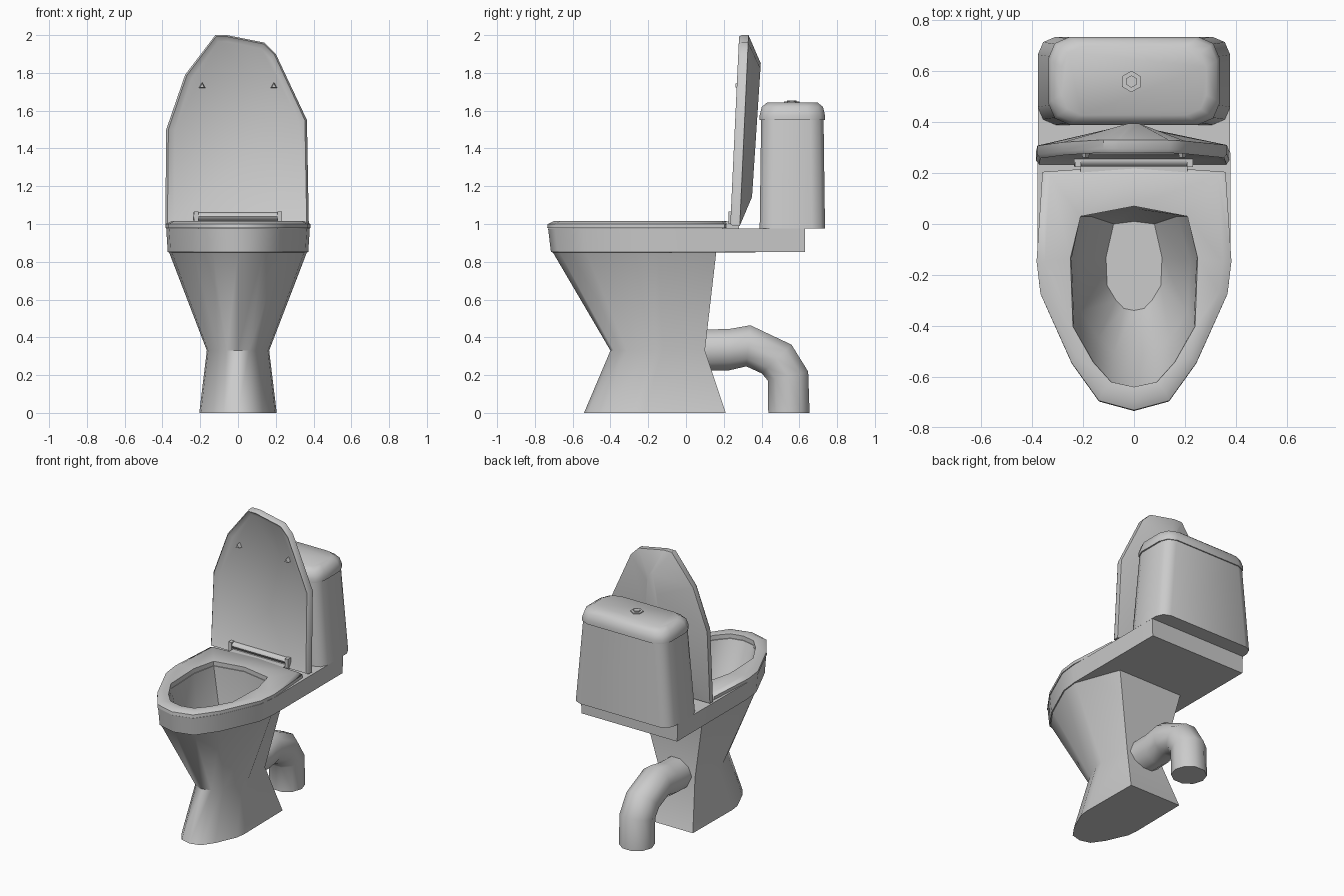
import bpy, bmesh, math

if "Cube" in bpy.data.objects:
    bpy.data.objects.remove(bpy.data.objects["Cube"])


def loft(name, rings, cap=True, closed=False, angle=50):
    """Skin a list of equal-length point rings into one object."""
    bm = bmesh.new()
    vs = [[bm.verts.new(p) for p in r] for r in rings]
    n = len(vs[0])
    pairs = list(zip(vs, vs[1:])) + ([(vs[-1], vs[0])] if closed else [])
    for a, b in pairs:
        for i in range(n):
            j = (i + 1) % n
            bm.faces.new((a[i], a[j], b[j], b[i]))
    if cap and not closed:
        bm.faces.new(vs[0][::-1])
        bm.faces.new(vs[-1])
    bmesh.ops.recalc_face_normals(bm, faces=bm.faces)
    me = bpy.data.meshes.new(name)
    bm.to_mesh(me)
    bm.free()
    ob = bpy.data.objects.new(name, me)
    bpy.context.collection.objects.link(ob)
    bpy.context.view_layer.objects.active = ob
    bpy.ops.object.select_all(action='DESELECT')
    ob.select_set(True)
    bpy.ops.object.shade_smooth_by_angle(angle=math.radians(angle))
    return ob


def egg(z, w, y0, ym, y1, bw, k=1.0, bulge=0.0):
    """Pointed front, straight back, mirrored in x."""
    d = ym - y0
    half = [(.36 * w, y0 + .07 * k * d), (.64 * w, y0 + .35 * k * d),
            (.96 * w, y0 + .86 * k * d), (w, ym + .1 * d), (bw, y1)]
    pts = [(0, y0)] + half + [(0, y1 + bulge)] + [(-x, y) for x, y in half[::-1]]
    return [(x, y, z) for x, y in pts]


def rrect(z, hx, hy, c, cx=0.0, cy=.563):
    """Rectangle with two-step rounded corners."""
    pts = []
    for sx, sy, flip in ((1, -1, 1), (1, 1, 0), (-1, 1, 1), (-1, -1, 0)):
        arc = [(hx, hy - c), (hx - .3 * c, hy - .3 * c), (hx - c, hy)]
        pts += [(cx + sx * x, cy + sy * y, z) for x, y in (arc[::-1] if flip else arc)]
    return pts


def tube(name, stations, r, sides):
    """Round tube through (x, y, z, tilt) in the yz plane."""
    rings = []
    for x, y, z, t in stations:
        rings.append([(x + r * math.cos(a), y + r * math.sin(a) * math.sin(t),
                       z + r * math.sin(a) * math.cos(t))
                      for a in (math.tau * i / sides for i in range(sides))])
    return loft(name, rings)


def box(name, x, y0, y1, z0, z1, cx=0.0):
    r = [(cx - x, y0), (cx + x, y0), (cx + x, y1), (cx - x, y1)]
    return loft(name, [[(a, b, z) for a, b in r] for z in (z0, z1)], angle=30)


# Pedestal, rim shelf and hollow bowl in one skin
loft("bowl", [
    egg(0, .205, -.54, -.25, .21, .2),
    egg(.33, .165, -.40, -.15, .10, .14),
    egg(.85, .365, -.705, -.2, .16, .25),
    egg(.851, .372, -.715, -.2, .63, .372),
    egg(.975, .38, -.73, -.2, .63, .377),
    egg(.975, .245, -.64, -.18, .03, .21, .6, .04),
    egg(.70, .22, -.52, -.18, .03, .17, .6, .03),
    egg(.45, .11, -.34, -.15, 0, .08, .6, .01)])

# Seat ring with its rear hinge flange
inner = (-.64, -.18, .03, .21, .6, .04)
outer = (-.2, .205, .36, 1, .025)
loft("seat", [
    egg(.978, .383, -.735, *outer),
    egg(1.0, .383, -.732, *outer),
    egg(1.015, .35, -.70, -.2, .19, .33, 1, .025),
    egg(1.008, .25, *inner),
    egg(.978, .245, *inner)], closed=True)
box("seat_flange", .21, .19, .28, .976, 1.012)

# Raised lid: hollow front, ridged back, leaning slightly
outline = [(-.385, .99), (-.38, 1.5), (-.28, 1.79), (-.12, 2.0), (-.06, 2.0),
           (.14, 1.96), (.2, 1.9), (.365, 1.55), (.375, .99)]


def lid_ring(sx, sz, depth):
    return [(x * sx, .235 + .046 * (z - 1) + depth, 1.5 + (z - 1.5) * sz)
            for x, z in outline]


loft("lid", [lid_ring(.88, .93, .02), lid_ring(.97, .985, 0), lid_ring(1, 1, .015),
             lid_ring(1, 1, .05), lid_ring(.15, .7, .115)])

# Hinge bar, lugs and lid bumpers
bar = [[(x, .252 + .025 * math.cos(a), 1.04 + .022 * math.sin(a))
        for a in (math.tau * i / 8 for i in range(8))] for x in (-.235, .225)]
loft("hinge_bar", bar)
for side, s in (("left", -1), ("right", 1)):
    box(f"hinge_lug_{side}", .012, .225, .28, 1.0, 1.065, s * .22)
    tip = [[(s * .19 + r * math.sin(a), y, 1.73 + r * math.cos(a))
            for a in (0, math.tau / 3, 2 * math.tau / 3)] for r, y in ((.022, .295), (.014, .262))]
    loft(f"lid_bumper_{side}", tip)

# Cistern body, cover and flush button
loft("tank", [rrect(.975, .378, .173, .07), rrect(1.57, .325, .165, .07)])
loft("tank_cover", [rrect(1.55, .337, .173, .085), rrect(1.575, .337, .173, .085),
                    rrect(1.62, .325, .162, .085), rrect(1.642, .285, .135, .08)])
for nm, r, z0, z1 in (("button_ring", .042, 1.63, 1.648), ("flush_button", .024, 1.64, 1.655)):
    loft(nm, [[(-.01 + r * math.cos(i * math.tau / 6 + .5), .56 + r * math.sin(i * math.tau / 6 + .5), z)
               for i in range(6)] for z in (z0, z1)], angle=30)

# Drain pipe bending down to the floor
tube("drain_pipe", [(0, .04, .33, 0), (0, .23, .335, 0), (0, .33, .355, .1),
                    (0, .48, .285, .8), (0, .54, .195, 1.35), (0, .545, 0, math.pi / 2)], .115, 10)
